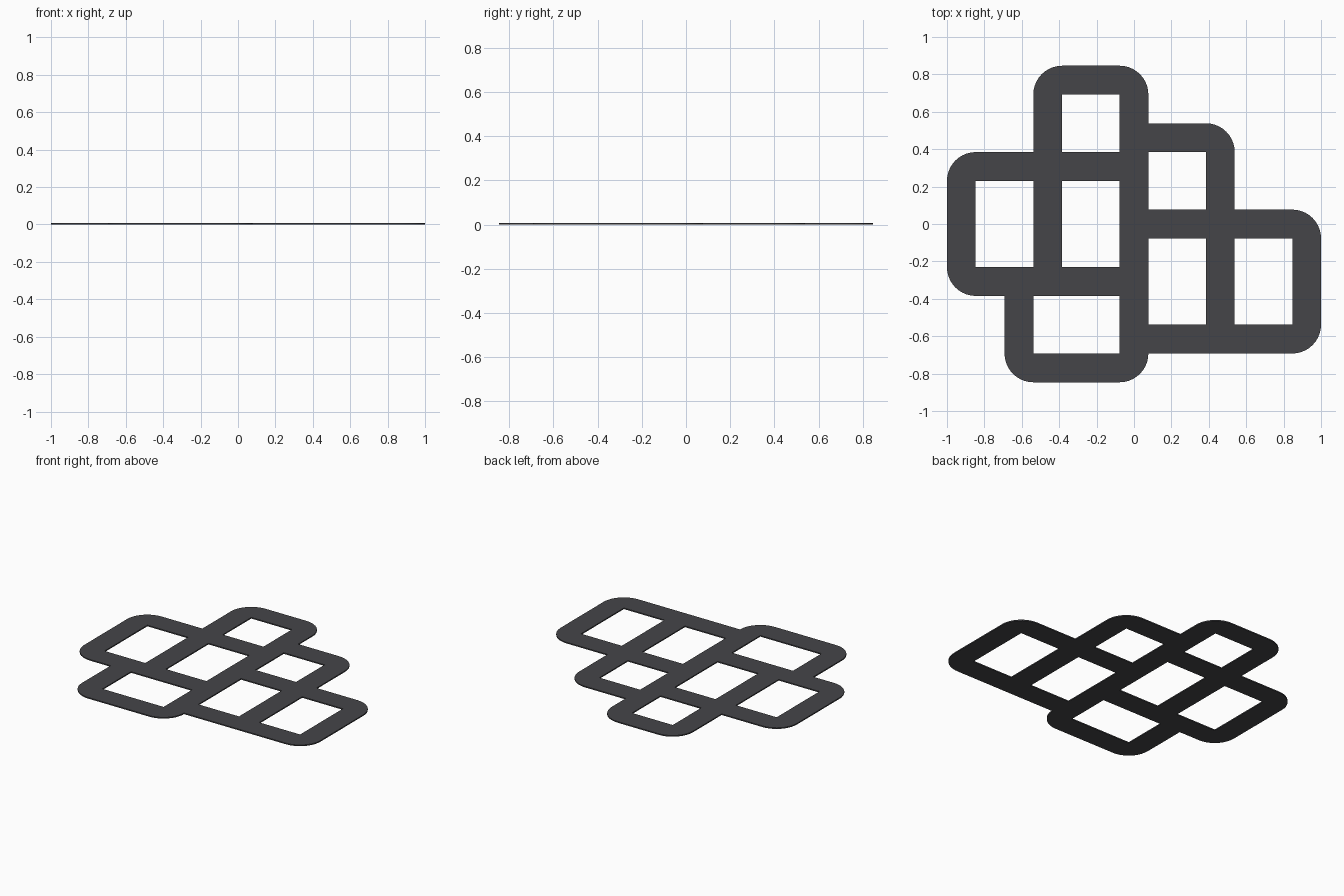
import bpy, math

if "Cube" in bpy.data.objects:
    bpy.data.objects.remove(bpy.data.objects["Cube"])

U = 2 / 13          # grid unit = band width
H = 0.008           # sheet thickness

# outline corners in grid units: x, y, rounded
OUTLINE = [(3, 11, 1), (7, 11, 1), (7, 9, 0), (10, 9, 1), (10, 6, 0), (13, 6, 1), (13, 1, 1),
           (7, 1, 0), (7, 0, 1), (2, 0, 1), (2, 3, 0), (0, 3, 1), (0, 8, 1), (3, 8, 0)]
# window openings: x0, y0, x1, y1
HOLES = [(4, 8, 6, 10), (1, 4, 3, 7), (4, 4, 6, 7), (3, 1, 6, 3),
         (7, 6, 9, 8), (7, 2, 9, 5), (10, 2, 12, 5)]


def rounded(corners, steps=10):
    """Replace flagged corners by quarter arcs of radius one unit."""
    pts = []
    n = len(corners)
    for i, (x, y, r) in enumerate(corners):
        if not r:
            new = [(x, y)]
        else:
            px, py, _ = corners[i - 1]
            nx, ny, _ = corners[(i + 1) % n]
            a = (math.copysign(min(1, abs(px - x)), px - x), math.copysign(min(1, abs(py - y)), py - y))
            b = (math.copysign(min(1, abs(nx - x)), nx - x), math.copysign(min(1, abs(ny - y)), ny - y))
            new = []
            for k in range(steps + 1):
                t = math.pi / 2 * k / steps
                s, c = 1 - math.sin(t), 1 - math.cos(t)
                new.append((x + a[0] * s + b[0] * c, y + a[1] * s + b[1] * c))
        for p in new:
            if not pts or math.dist(p, pts[-1]) > 1e-4:
                pts.append(p)
    return pts


def add_loop(curve, pts):
    sp = curve.splines.new('POLY')
    sp.points.add(len(pts) - 1)
    for p, (x, y) in zip(sp.points, pts):
        p.co = ((x - 6.5) * U, (y - 5.5) * U, 0, 1)
    sp.use_cyclic_u = True


# flat sheet with rounded outline and rectangular openings
curve = bpy.data.curves.new("lattice_frame", 'CURVE')
curve.dimensions = '2D'
curve.fill_mode = 'BOTH'
curve.extrude = H / 2
add_loop(curve, rounded(OUTLINE))
for x0, y0, x1, y1 in HOLES:
    add_loop(curve, [(x0, y0), (x0, y1), (x1, y1), (x1, y0)])

mat = bpy.data.materials.new("charcoal")
mat.diffuse_color = (0.06, 0.06, 0.066, 1)
mat.use_nodes = True
mat.node_tree.nodes["Principled BSDF"].inputs["Base Color"].default_value = mat.diffuse_color
curve.materials.append(mat)

frame = bpy.data.objects.new("lattice_frame", curve)
frame.location.z = H / 2
bpy.context.collection.objects.link(frame)
bpy.context.view_layer.objects.active = frame
frame.select_set(True)
bpy.ops.object.convert(target='MESH')
bpy.ops.object.transform_apply(location=True)

# weld the caps to the walls and face everything outward
bpy.ops.object.mode_set(mode='EDIT')
bpy.ops.mesh.select_all(action='SELECT')
bpy.ops.mesh.remove_doubles(threshold=0.0005)
bpy.ops.mesh.normals_make_consistent(inside=False)
bpy.ops.object.mode_set(mode='OBJECT')
bpy.ops.object.shade_smooth_by_angle(angle=math.radians(30))
